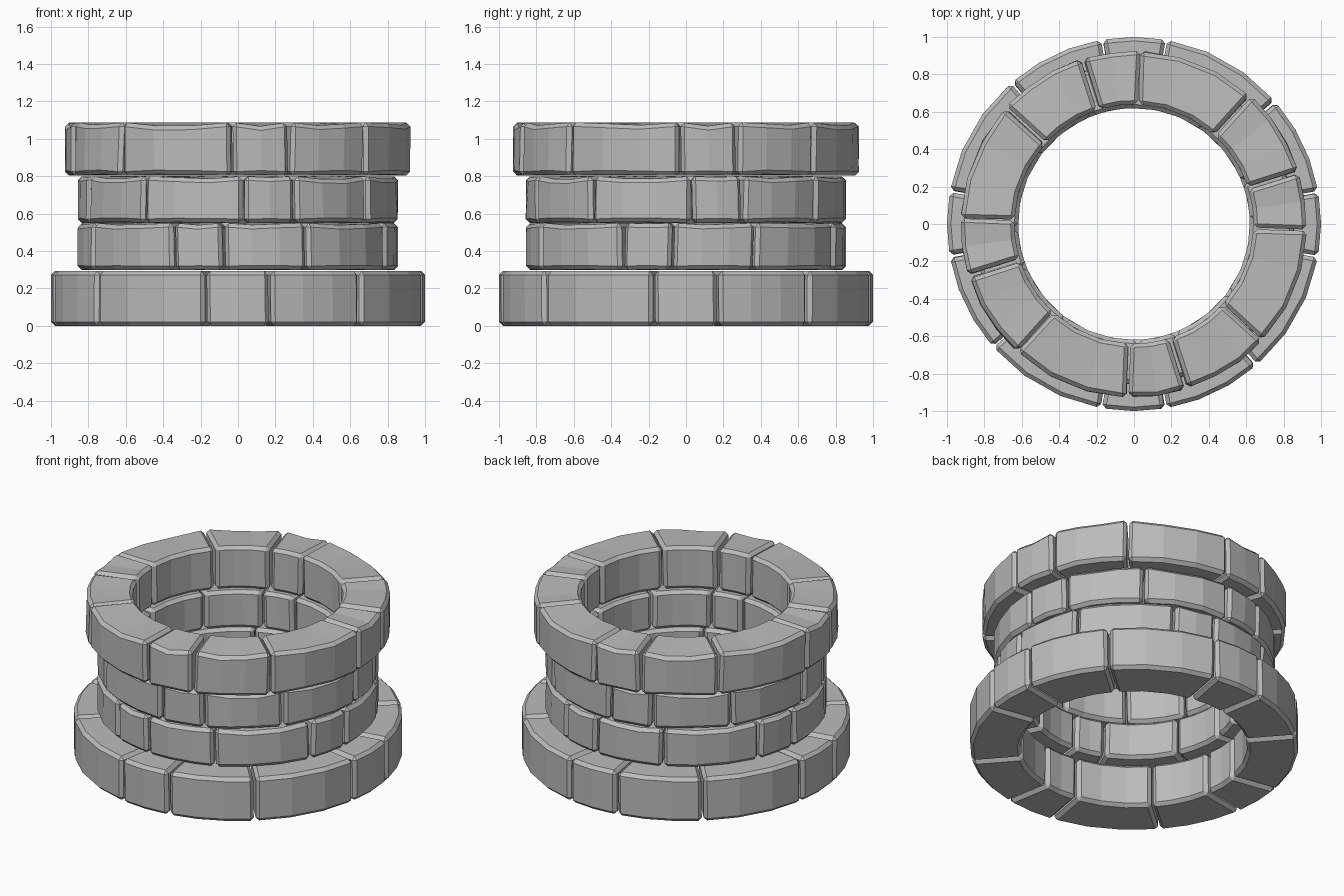
import bpy, bmesh, math, random

if "Cube" in bpy.data.objects:
    bpy.data.objects.remove(bpy.data.objects["Cube"])

random.seed(4)
stone = bpy.data.materials.new("grey stone")
stone.diffuse_color = (0.5, 0.5, 0.5, 1)
stone.use_nodes = True
stone.node_tree.nodes["Principled BSDF"].inputs["Base Color"].default_value = stone.diffuse_color


def block(name, a0, a1, r_in, r_out, z0, z1, segs, dip):
    """One curved stone: a wedge of a ring with slightly uneven edges."""
    bm = bmesh.new()
    gap = 0.006
    rows = []
    lean = random.uniform(-0.01, 0.01)
    for i in range(segs + 1):
        t = i / segs
        inner = 0 < i < segs
        row = []
        for r, z in ((r_in, z0), (r_out, z0), (r_out, z1), (r_in, z1)):
            g = gap / r
            a = a0 + g + (a1 - a0 - 2 * g) * t
            if z == z1:
                a += lean * (1 if dip else 0.5)
            # worn hollow along the outer edges of the stone
            worn = dip * random.uniform(0.3, 1.0) if inner and r == r_out else 0
            zz = z - worn if z == z1 else z + worn * 0.4
            rr = r - random.uniform(0, dip * 0.5) if r == r_out else r
            row.append(bm.verts.new((rr * math.cos(a), rr * math.sin(a), zz)))
        rows.append(row)
    for p, q in zip(rows, rows[1:]):
        for k in range(4):
            n = (k + 1) % 4
            bm.faces.new((p[k], p[n], q[n], q[k]))
    bm.faces.new(rows[0])
    bm.faces.new(rows[-1])
    bmesh.ops.recalc_face_normals(bm, faces=bm.faces)
    # chamfer the real corners, not the shallow facet lines
    edges = [e for e in bm.edges if e.calc_face_angle(0) > math.radians(45)]
    bmesh.ops.bevel(bm, geom=edges, offset=0.021, segments=1,
                    affect='EDGES', clamp_overlap=True)
    me = bpy.data.meshes.new(name)
    bm.to_mesh(me)
    bm.free()
    me.materials.append(stone)
    bpy.context.collection.objects.link(bpy.data.objects.new(name, me))


# course name, inner radius, outer radius, bottom, top, joint angles in a
# quarter, edge wear; each quarter has a short, a medium and a long stone
courses = [
    ("base_stone", 0.69, 1.00, 0.00, 0.293, (-10, 10, 41), 0.0),
    ("lower_wall_stone", 0.62, 0.862, 0.298, 0.55, (-23.5, -5, 25.5), 0.012),
    ("upper_wall_stone", 0.62, 0.862, 0.55, 0.80, (2, 21, 54), 0.018),
    ("rim_stone", 0.64, 0.93, 0.803, 1.088, (-2, 17.5, 47.5), 0.022),
]
for name, r_in, r_out, z0, z1, joints, dip in courses:
    ends = joints + (joints[0] + 90,)
    for quarter in range(4):
        for k, segs in enumerate((2, 3, 3)):
            a0 = math.radians(ends[k] + 90 * quarter)
            a1 = math.radians(ends[k + 1] + 90 * quarter)
            block(f"{name}_{quarter * 3 + k + 1}", a0, a1, r_in, r_out,
                  z0, z1, segs, dip)
